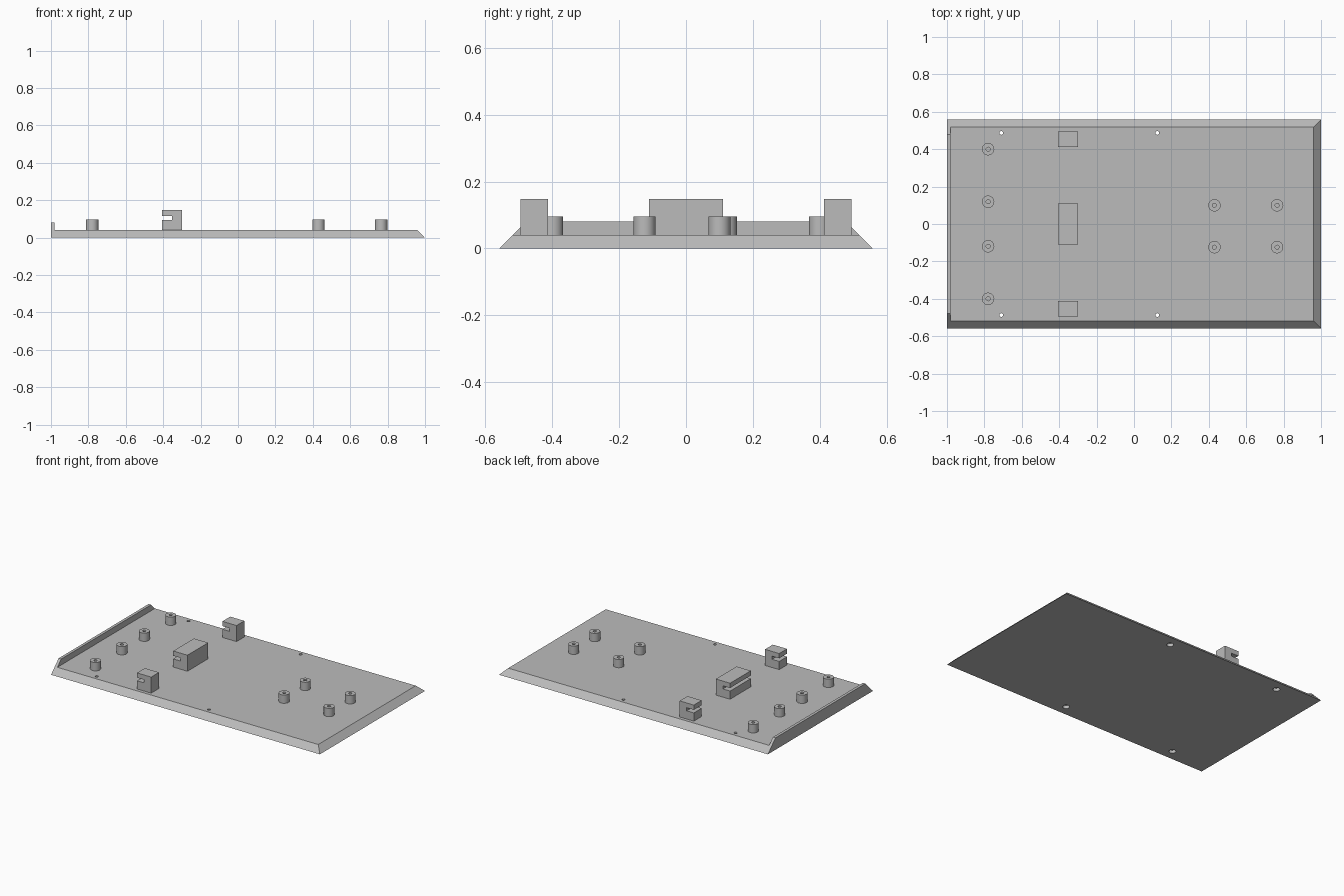
import bpy, bmesh, math

if "Cube" in bpy.data.objects:
    bpy.data.objects.remove(bpy.data.objects["Cube"], do_unlink=True)

grey = bpy.data.materials.new("plain grey")
grey.use_nodes = True
colour = (0.5, 0.5, 0.5, 1)
grey.diffuse_color = colour
grey.node_tree.nodes["Principled BSDF"].inputs["Base Color"].default_value = colour

TOP = 0.04      # floor height of the tray
HALF = 0.558    # half depth at the bottom edge


def finish(bm, name, smooth=False):
    bmesh.ops.recalc_face_normals(bm, faces=bm.faces)
    mesh = bpy.data.meshes.new(name)
    bm.to_mesh(mesh)
    bm.free()
    mesh.materials.append(grey)
    obj = bpy.data.objects.new(name, mesh)
    bpy.context.collection.objects.link(obj)
    bpy.ops.object.select_all(action='DESELECT')
    obj.select_set(True)
    bpy.context.view_layer.objects.active = obj
    if smooth:
        bpy.ops.object.shade_smooth_by_angle(angle=math.radians(30))
    return obj


def bridge(bm, a, b):
    n = len(a)
    for i in range(n):
        bm.faces.new((a[i], a[(i + 1) % n], b[(i + 1) % n], b[i]))


def slab(name, low, high):
    """Solid between two rectangles, each given as x0, x1, half depth, z."""
    bm = bmesh.new()
    rings = []
    for x0, x1, h, z in (low, high):
        rings.append([bm.verts.new((x, y, z))
                      for x, y in ((x0, -h), (x1, -h), (x1, h), (x0, h))])
    bridge(bm, *rings)
    for ring in rings:
        bm.faces.new(ring)
    return finish(bm, name)


def lathe(bm, profile, x, y, segments=32):
    """Turn a closed or capped (radius, z) profile about a vertical axis."""
    rings = []
    for r, z in profile:
        rings.append([bm.verts.new((x + r * math.cos(t * math.tau / segments),
                                    y + r * math.sin(t * math.tau / segments), z))
                      for t in range(segments)])
    for a, b in zip(rings, rings[1:]):
        bridge(bm, a, b)
    bm.faces.new(rings[0])
    bm.faces.new(rings[-1])


# Base plate with sloped front, back and left edges
plate = slab("base_plate", (-1, 1, HALF, 0), (-1, 1 - TOP, HALF - TOP, TOP))

# Counterbored screw holes through the plate
bm = bmesh.new()
for x in (-0.71, 0.125):
    for y in (-0.487, 0.487):
        lathe(bm, [(0.021, -0.02), (0.021, 0.02), (0.01, 0.02), (0.01, 0.06)], x, y)
cutter = finish(bm, "screw_hole_cutter")
cutter.hide_render = True
cut = plate.modifiers.new("screw holes", 'BOOLEAN')
cut.operation = 'DIFFERENCE'
cut.solver = 'EXACT'
cut.object = cutter
bpy.context.view_layer.objects.active = plate
bpy.ops.object.modifier_apply(modifier=cut.name)
bpy.data.objects.remove(cutter, do_unlink=True)

# Raised lip on the right end, continuing the edge slope
slab("end_lip", (-1, -0.981, HALF - TOP, TOP), (-1, -0.981, HALF - 2 * TOP, 2 * TOP))

# Hollow mounting posts
posts = [(-0.78, y) for y in (-0.4, -0.119, 0.119, 0.4)]
posts += [(x, y) for x in (0.43, 0.765) for y in (-0.124, 0.1)]
for i, (x, y) in enumerate(posts):
    bm = bmesh.new()
    lathe(bm, [(0.033, TOP), (0.033, 0.096), (0.0105, 0.096), (0.0105, TOP + 0.001)], x, y)
    finish(bm, f"mounting_post_{i + 1}", smooth=True)

# Clamp blocks with a slot open towards the lip
x0, x1, slot_x = -0.405, -0.299, -0.352
z_top, slot_low, slot_high = 0.148, 0.095, 0.116
outline = [(x0, TOP), (x1, TOP), (x1, z_top), (x0, z_top), (x0, slot_high),
           (slot_x, slot_high), (slot_x, slot_low), (x0, slot_low)]
for name, y0, y1 in (("front_clamp", -0.495, -0.412),
                     ("middle_clamp", -0.11, 0.11),
                     ("back_clamp", 0.412, 0.495)):
    bm = bmesh.new()
    near = [bm.verts.new((x, y0, z)) for x, z in outline]
    far = [bm.verts.new((x, y1, z)) for x, z in outline]
    bridge(bm, near, far)
    bm.faces.new(near)
    bm.faces.new(far)
    finish(bm, name)
